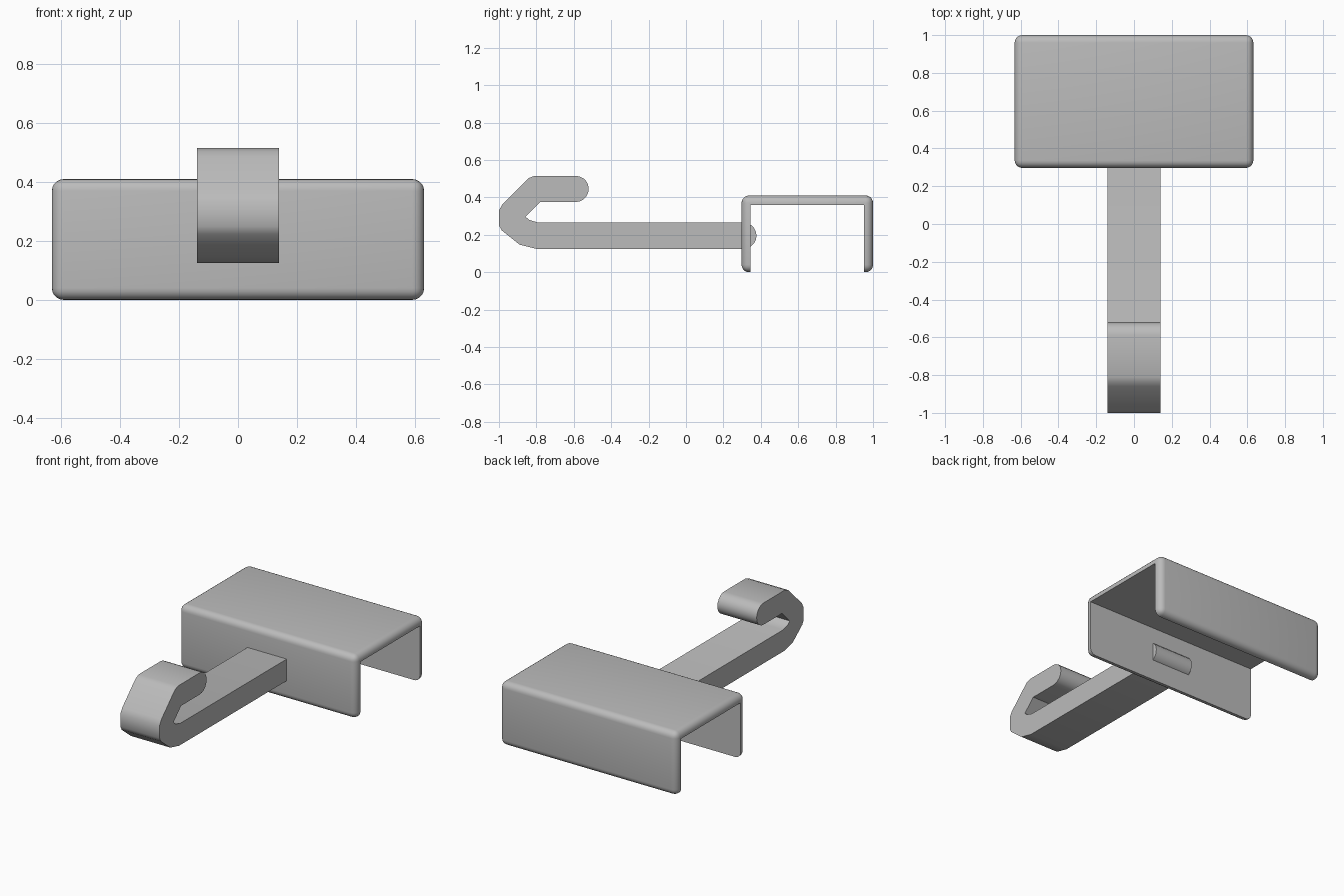
import bpy
import bmesh
from math import sin, cos, pi, radians
from mathutils import Matrix, Vector

if "Cube" in bpy.data.objects:
    bpy.data.objects.remove(bpy.data.objects["Cube"], do_unlink=True)

GREY = (0.5, 0.5, 0.5, 1)
grey = bpy.data.materials.new("plain_grey")
grey.use_nodes = True
grey.diffuse_color = GREY
grey.node_tree.nodes["Principled BSDF"].inputs["Base Color"].default_value = GREY


def add_object(name, bm):
    bmesh.ops.recalc_face_normals(bm, faces=bm.faces)
    mesh = bpy.data.meshes.new(name)
    bm.to_mesh(mesh)
    bm.free()
    mesh.materials.append(grey)
    obj = bpy.data.objects.new(name, mesh)
    bpy.context.collection.objects.link(obj)
    return obj


def activate(obj):
    bpy.ops.object.select_all(action="DESELECT")
    obj.select_set(True)
    bpy.context.view_layer.objects.active = obj


def smooth(obj):
    activate(obj)
    bpy.ops.object.shade_smooth_by_angle(angle=radians(32))


def box(name, low, high, radius=0):
    low, high = Vector(low), Vector(high)
    bm = bmesh.new()
    bmesh.ops.create_cube(bm, size=1, matrix=Matrix.LocRotScale(
        (low + high) / 2, None, high - low))
    if radius:
        bmesh.ops.bevel(bm, geom=bm.edges[:], offset=radius, segments=5,
                        profile=0.5, affect="EDGES")
    return add_object(name, bm)


def arc(y, z, radius, start, end, steps=10):
    angles = [radians(start + (end - start) * i / steps) for i in range(steps + 1)]
    return [(y + radius * cos(a), z + radius * sin(a)) for a in angles]


# Channel bracket: rounded block hollowed from below, open at both ends
bracket = box("channel_bracket", (-0.632, 0.297, 0), (0.632, 1, 0.41), 0.04)
cutter = box("channel_cutter", (-1, 0.345, -0.2), (1, 0.952, 0.36))
cutter.hide_render = True
cut = bracket.modifiers.new("hollow", "BOOLEAN")
cut.operation = "DIFFERENCE"
cut.solver = "EXACT"
cut.object = cutter
activate(bracket)
bpy.ops.object.modifier_apply(modifier=cut.name)
bpy.data.objects.remove(cutter, do_unlink=True)
smooth(bracket)

# Hooked arm: side profile with rounded ends, extruded across its width
outer = [(-0.8, 0.125), (-0.89, 0.147), (-0.985, 0.223), (-1, 0.25),
         (-1, 0.33), (-0.98, 0.365), (-0.86, 0.485), (-0.84, 0.503), (-0.81, 0.515)]
inner = [(-0.78, 0.375), (-0.858, 0.297), (-0.84, 0.28), (-0.79, 0.265)]
profile = outer + arc(-0.59, 0.445, 0.07, 90, -90) + inner + arc(0.307, 0.195, 0.07, 90, -90)

bm = bmesh.new()
face = bm.faces.new([bm.verts.new((-0.14, y, z)) for y, z in profile])
side = bmesh.ops.extrude_face_region(bm, geom=[face])["geom"]
bmesh.ops.translate(bm, vec=(0.28, 0, 0),
                    verts=[v for v in side if isinstance(v, bmesh.types.BMVert)])
smooth(add_object("hooked_arm", bm))
